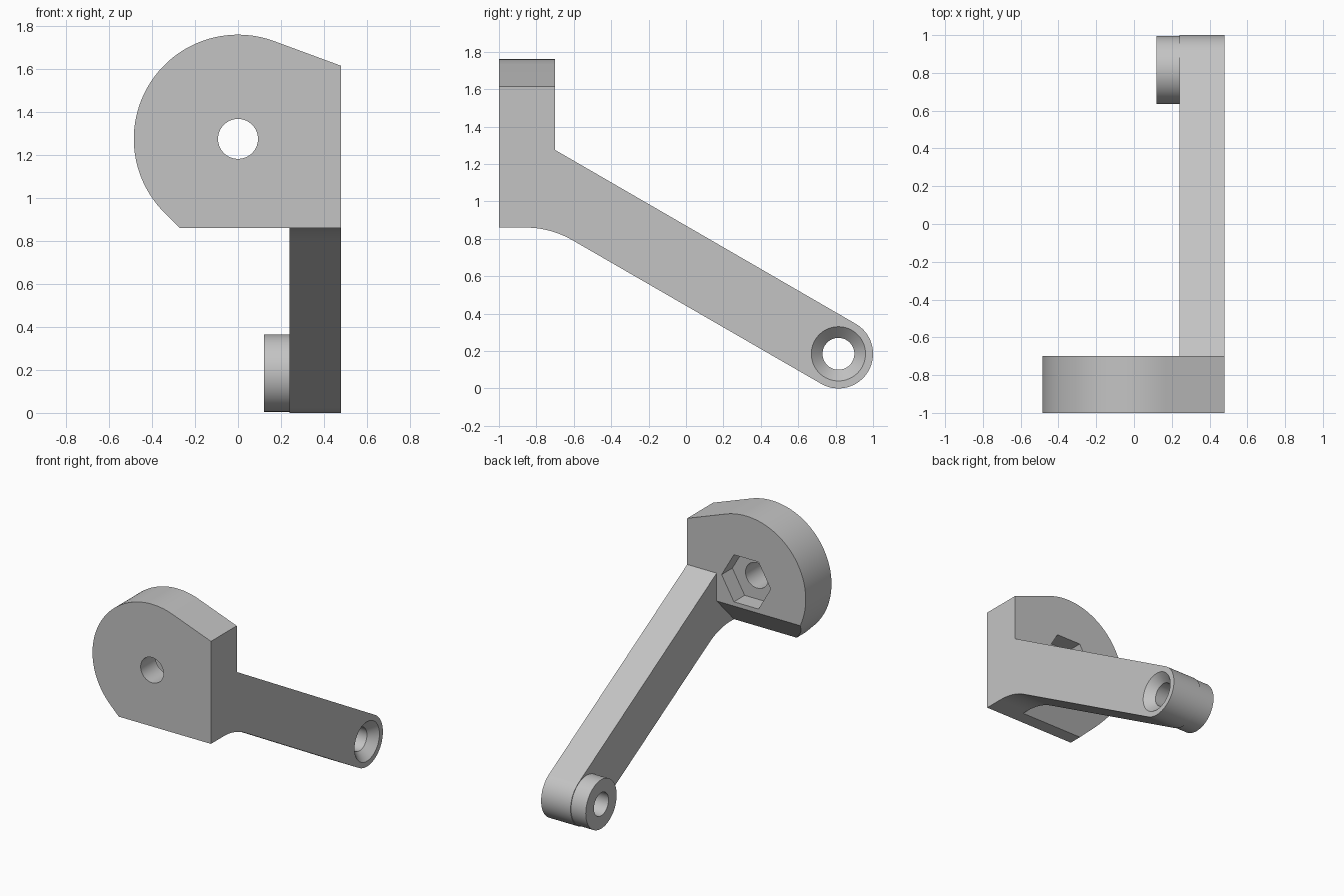
import bpy
import bmesh
from math import radians, cos, sin, tan

cube = bpy.data.objects.get("Cube")
if cube:
    bpy.data.objects.remove(cube, do_unlink=True)

grey = bpy.data.materials.new("plain_grey")
grey.use_nodes = True
COLOUR = (0.55, 0.55, 0.55, 1)
grey.diffuse_color = COLOUR
grey.node_tree.nodes["Principled BSDF"].inputs["Base Color"].default_value = COLOUR


def arc(cx, cz, r, start, end, steps):
    """Points on an arc, angles in degrees."""
    angles = [radians(start + (end - start) * i / steps) for i in range(steps + 1)]
    return [(cx + r * cos(a), cz + r * sin(a)) for a in angles]


def circle(cx, cz, r, steps=64):
    return arc(cx, cz, r, 0, 360, steps)[:-1]


def loft(name, axis, a, b, profile, end_profile=None):
    """Solid between a profile at a and one at b along the x or y axis."""
    def place(p, d):
        return (d, p[0], p[1]) if axis == "x" else (p[0], d, p[1])

    bm = bmesh.new()
    first = [bm.verts.new(place(p, a)) for p in profile]
    last = [bm.verts.new(place(p, b)) for p in end_profile or profile]
    bm.faces.new(first)
    bm.faces.new(last)
    n = len(first)
    for i in range(n):
        j = (i + 1) % n
        bm.faces.new((first[i], first[j], last[j], last[i]))
    bmesh.ops.recalc_face_normals(bm, faces=bm.faces)
    mesh = bpy.data.meshes.new(name)
    bm.to_mesh(mesh)
    bm.free()
    mesh.materials.append(grey)
    obj = bpy.data.objects.new(name, mesh)
    bpy.context.collection.objects.link(obj)
    return obj


def combine(target, tool, operation):
    """Apply a boolean and discard the tool."""
    mod = target.modifiers.new(operation, "BOOLEAN")
    mod.operation = operation
    mod.solver = "EXACT"
    mod.object = tool
    bpy.context.view_layer.objects.active = target
    bpy.ops.object.modifier_apply(modifier=mod.name)
    bpy.data.objects.remove(tool, do_unlink=True)


# Main dimensions
FRONT, BACK, SIDE, INNER, BASE = -1.0, -0.7, 0.48, 0.24, 0.86
HEAD_Z, HEAD_R = 1.275, 0.485
END_Y, END_Z, END_R = 0.815, 0.185, 0.185

# Round head plate with flat side and bottom
outline = [(SIDE, BASE), (SIDE, 1.615)]
outline += arc(0, HEAD_Z, HEAD_R, 70, 225, 64)
outline.append((-0.271, BASE))
bracket = loft("crank_bracket", "y", FRONT, BACK, outline)

# Slanted relief along the lower back edge of the plate
relief = [(-0.92, 0.84), (-0.6, 1.175), (-0.6, 0.84)]
combine(bracket, loft("relief_cutter", "x", -0.6, 0.6, relief), "DIFFERENCE")

# Sloping arm with a rounded end and a filleted root
fillet_r = 0.5
low_y = END_Y + END_R * cos(radians(240))
low_z = END_Z + END_R * sin(radians(240))
corner = low_y - (BASE - low_z) / tan(radians(30))
fillet_y = corner - fillet_r * tan(radians(15))
side = [(FRONT, BASE)]
side += arc(fillet_y, BASE - fillet_r, fillet_r, 90, 60, 12)
side += arc(END_Y, END_Z, END_R, -120, 60, 48)
side += [(BACK, HEAD_Z), (FRONT, HEAD_Z)]
combine(bracket, loft("arm", "x", INNER, SIDE, side), "UNION")

# Boss on the inner side of the arm end
boss = loft("boss", "x", 0.12, 0.3, circle(END_Y, END_Z, 0.18))
combine(bracket, boss, "UNION")

# Through hole and countersink in the arm end
combine(bracket, loft("pin_cutter", "x", 0, 0.6, circle(END_Y, END_Z, 0.085)), "DIFFERENCE")
sink = loft("sink_cutter", "x", SIDE - 0.06, SIDE + 0.06,
            circle(END_Y, END_Z, 0.085), circle(END_Y, END_Z, 0.205))
combine(bracket, sink, "DIFFERENCE")

# Bolt hole and hexagonal nut pocket in the head
combine(bracket, loft("bolt_cutter", "y", -1.1, -0.6, circle(0, HEAD_Z, 0.093)), "DIFFERENCE")
pocket = loft("nut_cutter", "y", BACK - 0.125, -0.6, circle(0, HEAD_Z, 0.2, 6))
combine(bracket, pocket, "DIFFERENCE")

# Smooth rounds, crisp edges
bpy.ops.object.select_all(action="DESELECT")
bracket.select_set(True)
bpy.context.view_layer.objects.active = bracket
bpy.ops.object.shade_smooth_by_angle(angle=radians(25))
